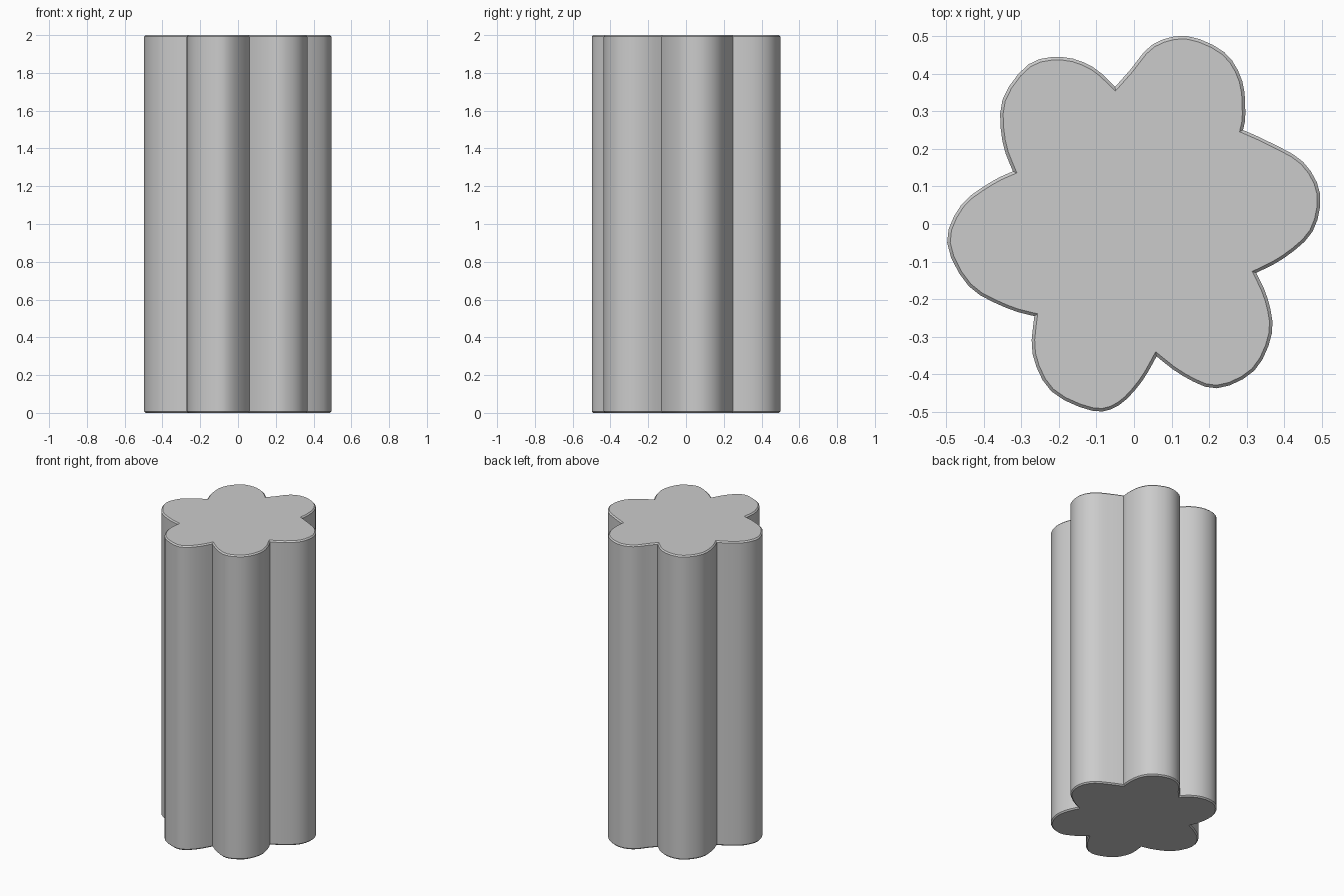
import bpy, bmesh
from mathutils import Vector

if "Cube" in bpy.data.objects:
    bpy.data.objects.remove(bpy.data.objects["Cube"])

HEIGHT, BEVEL, STEPS = 2.0, 0.008, 3

# Each petal runs clockwise from its starting groove; the next petal closes it
PETALS = [
    [(-.05, .365), (-.01, .41), (.05, .478), (.14, .50), (.24, .457), (.288, .38), (.296, .29)],
    [(.29, .25), (.36, .218), (.45, .165), (.495, .08), (.475, -.02), (.40, -.09)],
    [(.325, -.13), (.356, -.20), (.367, -.29), (.32, -.39), (.22, -.437), (.13, -.404)],
    [(.06, -.352), (.02, -.42), (-.04, -.482), (-.11, -.497), (-.22, -.445), (-.27, -.345)],
    [(-.265, -.245), (-.34, -.223), (-.44, -.165), (-.497, -.05), (-.46, .05), (-.38, .112)],
    [(-.322, .14), (-.35, .22), (-.35, .33), (-.28, .425), (-.19, .444), (-.11, .418)],
]


def petal_curve(points):
    """Smooth curve through one petal, leaving its grooves sharp."""
    p = [Vector(q) for q in points]
    p = [p[0]] + p + [p[-1]]
    out = []
    for a, b, c, d in zip(p, p[1:], p[2:], p[3:]):
        for k in range(STEPS):
            t = k / STEPS
            out.append(0.5 * (2 * b + (c - a) * t + (2 * a - 5 * b + 4 * c - d) * t**2
                              + (3 * b - a - 3 * c + d) * t**3))
    return out


outline = []
for i, petal in enumerate(PETALS):
    outline += petal_curve(petal + [PETALS[(i + 1) % 6][0]])

# Fluted column: extrude the flower outline
bm = bmesh.new()
base = bm.faces.new([bm.verts.new((v.x, v.y, 0)) for v in outline])
top = bmesh.ops.extrude_face_region(bm, geom=[base], use_keep_orig=True)["geom"]
bmesh.ops.translate(bm, vec=(0, 0, HEIGHT), verts=[g for g in top if isinstance(g, bmesh.types.BMVert)])
bmesh.ops.recalc_face_normals(bm, faces=bm.faces)

# Tiny chamfer around both caps
rims = [e for e in bm.edges if abs(e.verts[0].co.z - e.verts[1].co.z) < 1e-4]
bmesh.ops.bevel(bm, geom=rims, offset=BEVEL, segments=1, affect='EDGES', clamp_overlap=True)

mesh = bpy.data.meshes.new("fluted_column")
bm.to_mesh(mesh)
bm.free()
column = bpy.data.objects.new("fluted_column", mesh)
bpy.context.collection.objects.link(column)
bpy.context.view_layer.objects.active = column
column.select_set(True)
bpy.ops.object.shade_smooth_by_angle(angle=0.5)
